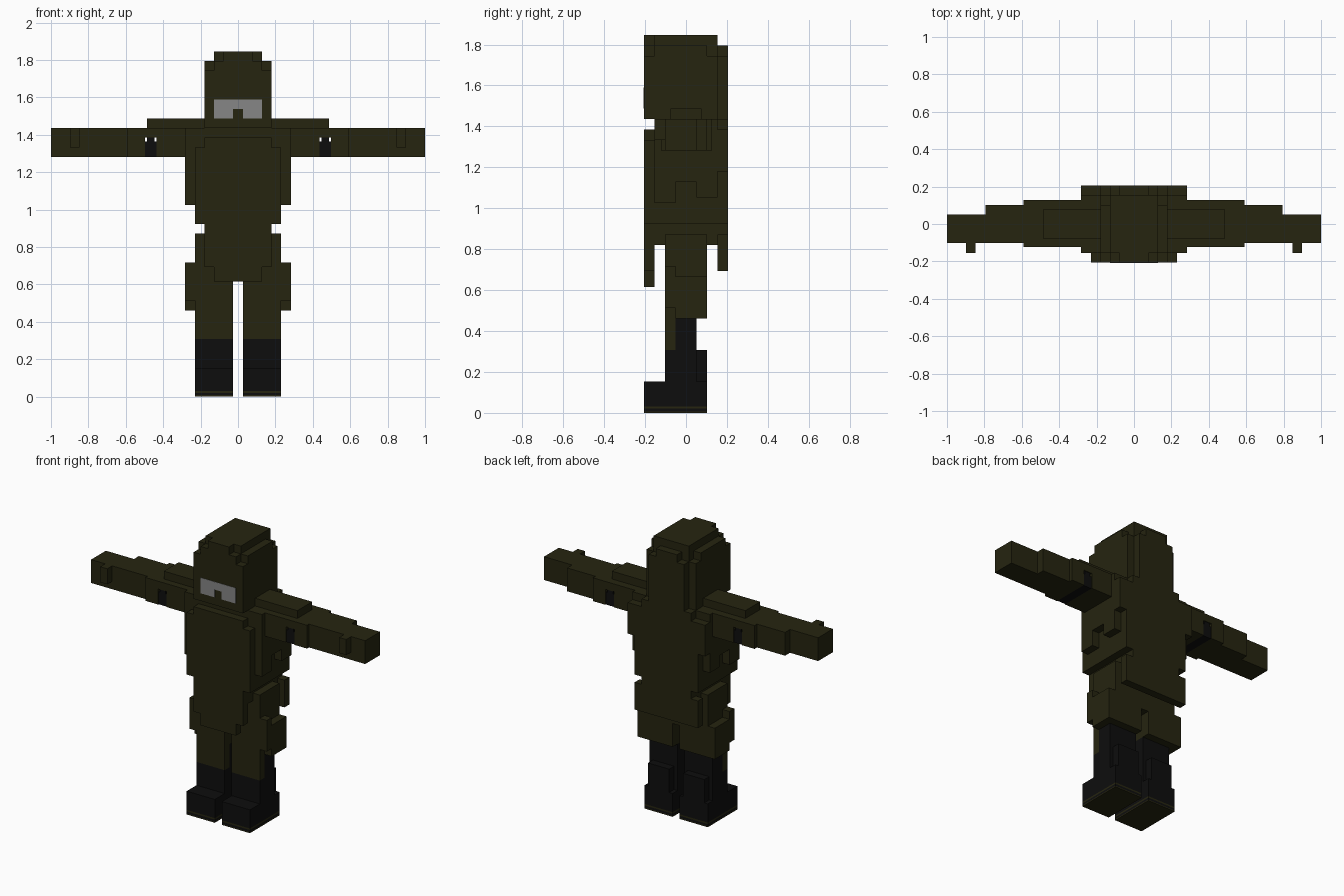
import bpy, bmesh

if "Cube" in bpy.data.objects:
    bpy.data.objects.remove(bpy.data.objects["Cube"])

U = 2 / 39  # one block; the figure is 39 blocks wide and 36 tall


def material(name, rgb):
    m = bpy.data.materials.new(name)
    m.diffuse_color = (*rgb, 1)
    m.use_nodes = True
    m.node_tree.nodes["Principled BSDF"].inputs["Base Color"].default_value = m.diffuse_color
    return m


OLIVE = material("dark olive cloth", (0.019, 0.018, 0.005))
BLACK = material("black rubber", (0.0042, 0.0042, 0.0042))
GREY = material("grey lens", (0.24, 0.24, 0.24))


def blocks(name, mat, boxes, mirror=False):
    """One object from boxes (x0, x1, y0, y1, z0, z1) given in block units."""
    bm = bmesh.new()
    for x0, x1, y0, y1, z0, z1 in boxes:
        sides = [(x0, x1), (-x1, -x0)] if mirror else [(x0, x1)]
        for a, b in sides:
            cube = bmesh.ops.create_cube(bm, size=1)
            for v in cube["verts"]:
                v.co.x = ((a + b) / 2 + v.co.x * (b - a)) * U
                v.co.y = ((y0 + y1) / 2 + v.co.y * (y1 - y0)) * U
                v.co.z = ((z0 + z1) / 2 + v.co.z * (z1 - z0)) * U
    me = bpy.data.meshes.new(name)
    bm.to_mesh(me)
    bm.free()
    me.materials.append(mat)
    ob = bpy.data.objects.new(name, me)
    bpy.context.collection.objects.link(ob)
    return ob


# Hooded head, stepped at the crown and the back corners
blocks("hood", OLIVE, [
    (-3.5, 3.5, -4, 3, 28, 34),
    (-3.5, 3.5, -3, 2, 34, 35),
    (-2.5, 2.5, -4, 3, 34, 35),
    (-2.5, 2.5, -3, 3, 35, 36),
    (-1.5, 1.5, -4, -3, 35, 36),
    (-2.5, 2.5, 3, 4, 28, 34),
    (-1.5, 1.5, 3, 4, 34, 35),
])

# Goggle lens as a thin plate with a notch for the nose
blocks("goggles", GREY, [
    (-2.5, 2.5, -4.04, -3.98, 30, 31),
    (-2.5, -0.5, -4.04, -3.98, 29, 30),
    (0.5, 2.5, -4.04, -3.98, 29, 30),
])

# Coat body and its front and back panels
blocks("coat", OLIVE, [
    (-5.5, 5.5, -3, 3, 22, 28),
    (-3.5, 3.5, -3, 3, 28, 29),
    (-4.5, 4.5, -3, 3, 18, 22),
    (-3.5, 3.5, -3, 3, 16, 18),
])
blocks("front_panel", OLIVE, [
    (-3.5, 3.5, -4, -3, 26, 27),
    (-4.5, 4.5, -4, -3, 18, 26),
    (-3.5, 3.5, -4, -3, 13.5, 18),
    (-2.5, 2.5, -4, -3, 12, 13.5),
])
blocks("back_panel", OLIVE, [
    (-3.5, 3.5, 3, 4, 27, 28),
    (-5.5, 5.5, 3, 4, 23, 27),
    (-4.5, 4.5, 3, 4, 18, 23),
    (-3.5, 3.5, 3, 4, 17, 18),
    (-4.5, 4.5, 3, 4, 13.5, 17),
])

# Uneven cloth layers on the flanks
blocks("side_layers", OLIVE, [
    (4.5, 5.5, -3, -1, 20, 22),
    (4.5, 5.5, 1, 3, 20.5, 22),
    (3.5, 4.5, -2, 2, 15, 17),
], mirror=True)

# Arms held straight out, in overlapping sleeve layers
blocks("upper_sleeve", OLIVE, [
    (5.5, 8.5, -2.4, 2.5, 25, 28),
    (8.5, 11.5, -2.4, 2.5, 27, 28),
    (9.7, 11.5, -2.4, 2.5, 25, 27),
], mirror=True)
blocks("elbow_band", BLACK, [
    (8.5, 9.7, -2.3, 2.4, 25, 26.6),
    (8.7, 9.5, -2.3, 2.4, 26.6, 27),
], mirror=True)
blocks("shoulder_pad", OLIVE, [(3.5, 9.5, -1.5, 1.5, 28, 29)], mirror=True)
blocks("forearm", OLIVE, [
    (11.5, 15.5, -2, 2, 25, 28),
    (15.5, 19.5, -2, 1, 25, 28),
], mirror=True)
blocks("thumb", OLIVE, [(16.5, 17.5, -3, -2, 26, 28)], mirror=True)

# Trousers, knee covers and hip pouches
blocks("hips", OLIVE, [(-3.5, 3.5, -2, 2, 12, 16)])
blocks("trouser_leg", OLIVE, [(0.5, 4.5, -2, 2, 9, 15)], mirror=True)
blocks("knee_cover", OLIVE, [(0.5, 4.5, -2, -1, 6, 9)], mirror=True)
blocks("hip_pouch", OLIVE, [(4.5, 5.5, -1, 2, 9, 13), (4.5, 5.5, -2, -1, 10, 14)],
       mirror=True)

# Tall boots with cloth coloured soles
blocks("boot", BLACK, [
    (0.5, 4.5, -1, 1, 6, 9),
    (0.5, 4.5, -2, 1, 3, 6),
    (1, 4, 1, 2, 3, 6),
    (0.5, 4.5, -4, 2, 0.6, 3),
], mirror=True)
blocks("boot_sole", OLIVE, [(0.5, 4.5, -4, 2, 0.4, 0.6)], mirror=True)
blocks("boot_welt", BLACK, [(0.5, 4.5, -4, 2, 0.15, 0.4)], mirror=True)
blocks("boot_tread", OLIVE, [(0.5, 4.5, -4, 2, 0, 0.15)], mirror=True)
